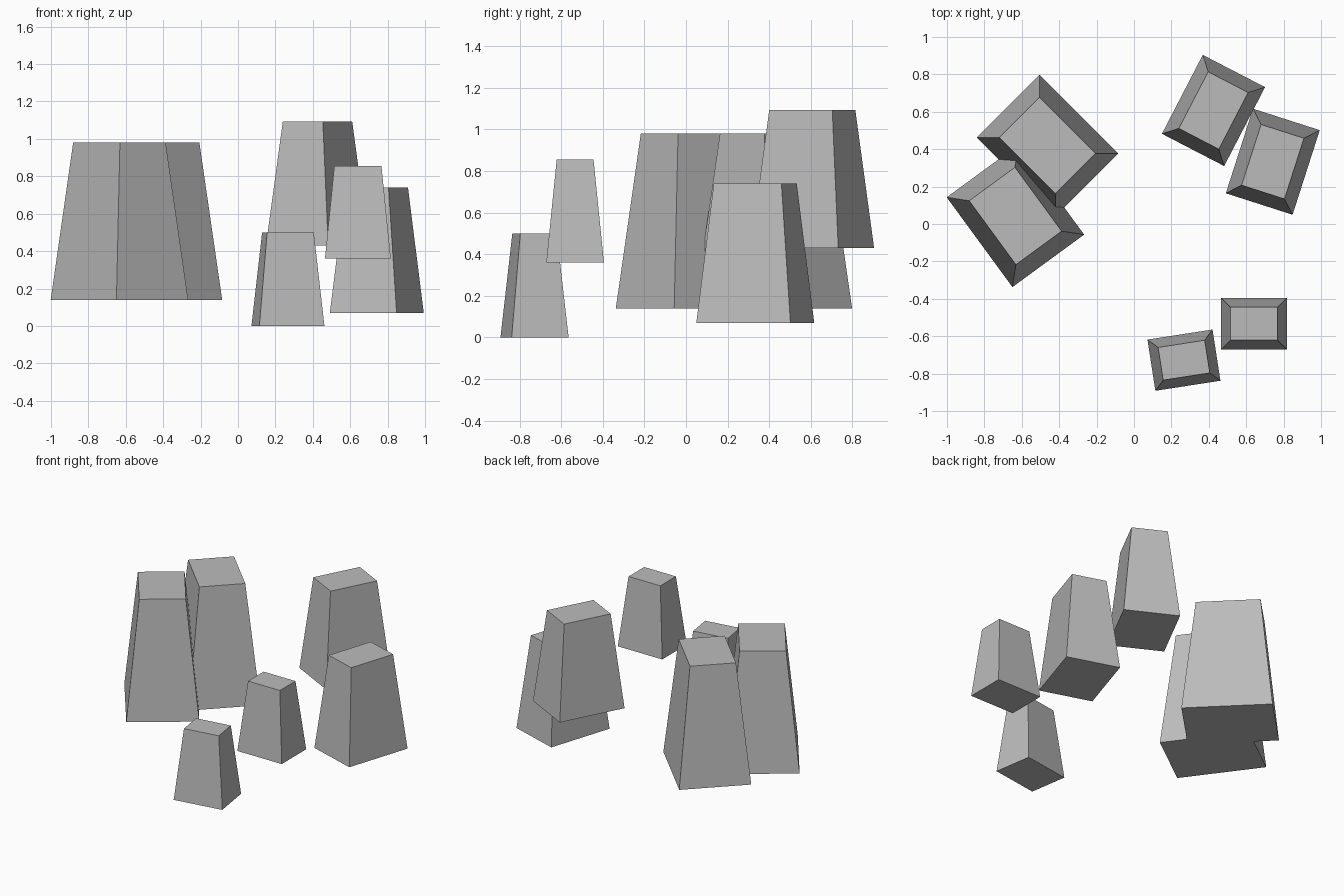
import bpy, bmesh, math
from mathutils import Matrix

if "Cube" in bpy.data.objects:
    bpy.data.objects.remove(bpy.data.objects["Cube"])

grey = bpy.data.materials.new("stone grey")
grey.diffuse_color = (0.5, 0.5, 0.5, 1)
grey.use_nodes = True
grey.node_tree.nodes["Principled BSDF"].inputs["Base Color"].default_value = grey.diffuse_color


def tapered_block(name, centre, size, inset, z0, z1, angle):
    """Rectangular block whose top edges are drawn in by a fixed inset."""
    bm = bmesh.new()
    bmesh.ops.create_cube(bm, size=1)
    for v in bm.verts:
        top = v.co.z > 0
        shrink = 2 * inset if top else 0
        v.co.x *= size[0] - shrink
        v.co.y *= size[1] - shrink
        v.co.z = z1 if top else z0
    bm.transform(Matrix.Translation((*centre, 0))
                 @ Matrix.Rotation(math.radians(angle), 4, 'Z'))
    mesh = bpy.data.meshes.new(name)
    bm.to_mesh(mesh)
    bm.free()
    mesh.materials.append(grey)
    obj = bpy.data.objects.new(name, mesh)
    bpy.context.collection.objects.link(obj)


LARGE, MEDIUM, SMALL = (0.595, 0.475), (0.475, 0.375), (0.352, 0.277)

# Pair of large overlapping blocks on the left
tapered_block("large_block_back", (-0.463, 0.42), LARGE, 0.086, 0.14, 0.98, -45)
tapered_block("large_block_front", (-0.634, 0.043), LARGE, 0.086, 0.14, 0.98, -53.8)

# Pair of medium blocks at the back right
tapered_block("medium_block_high", (0.425, 0.607), MEDIUM, 0.067, 0.43, 1.093, 62.6)
tapered_block("medium_block_low", (0.742, 0.333), MEDIUM, 0.067, 0.07, 0.74, 72.2)

# Pair of small blocks at the front right
tapered_block("small_block_high", (0.641, -0.533), SMALL, 0.05, 0.36, 0.855, 0)
tapered_block("small_block_low", (0.267, -0.728), SMALL, 0.05, 0.0, 0.5, 8.8)
